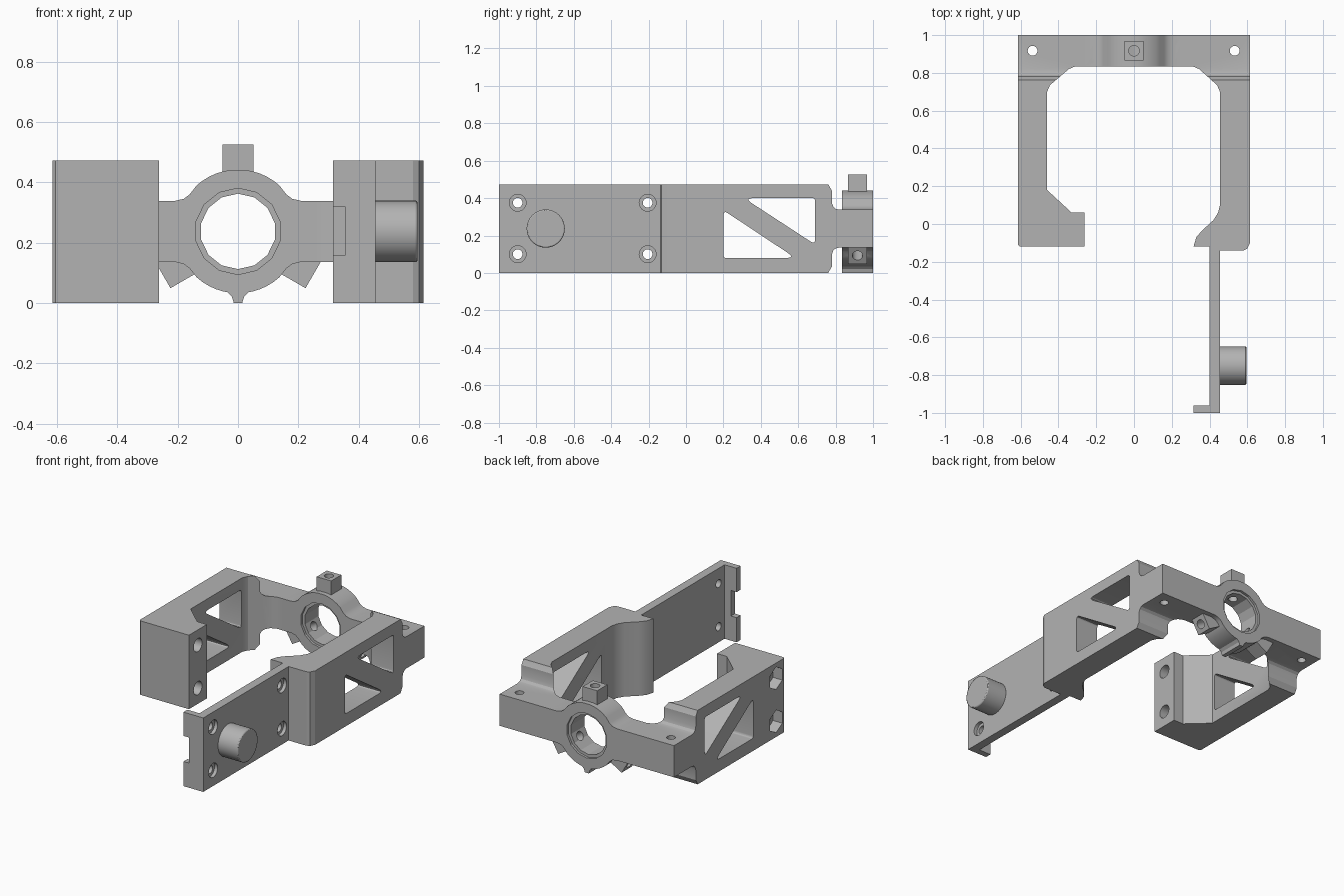
import bpy, bmesh, math
from mathutils import Vector

if "Cube" in bpy.data.objects:
    bpy.data.objects.remove(bpy.data.objects["Cube"])

gray = bpy.data.materials.new("plain gray")
gray.diffuse_color = (0.45, 0.45, 0.45, 1)
gray.use_nodes = True
gray.node_tree.nodes["Principled BSDF"].inputs["Base Color"].default_value = gray.diffuse_color
MID = 0.237          # height of the symmetry plane
H = 0.472            # full height


def prism(name, pts, axis, lo, hi):
    """Extrude a 2D outline along an axis: x->(y,z), y->(x,z), z->(x,y)."""
    place = {"x": lambda p, d: (d, p[0], p[1]),
             "y": lambda p, d: (p[0], d, p[1]),
             "z": lambda p, d: (p[0], p[1], d)}[axis]
    bm = bmesh.new()
    a = [bm.verts.new(place(p, lo)) for p in pts]
    b = [bm.verts.new(place(p, hi)) for p in pts]
    bm.faces.new(a)
    bm.faces.new(b[::-1])
    for i in range(len(pts)):
        j = (i + 1) % len(pts)
        bm.faces.new((a[i], b[i], b[j], a[j]))
    bmesh.ops.recalc_face_normals(bm, faces=bm.faces)
    me = bpy.data.meshes.new(name)
    bm.to_mesh(me)
    bm.free()
    me.materials.append(gray)
    ob = bpy.data.objects.new(name, me)
    bpy.context.collection.objects.link(ob)
    return ob


def circle(c, r, n=24, start=0.0):
    return [(c[0] + r * math.cos(start + 2 * math.pi * i / n),
             c[1] + r * math.sin(start + 2 * math.pi * i / n)) for i in range(n)]


def rounded(pts, r, n=4):
    """Round every corner of a convex outline."""
    out = []
    for i, p in enumerate(pts):
        p = Vector(p)
        u = (Vector(pts[i - 1]) - p).normalized()
        v = (Vector(pts[(i + 1) % len(pts)]) - p).normalized()
        half = u.angle(v) / 2
        t = r / math.tan(half)
        a, b = p + u * t, p + v * t
        for k in range(n + 1):
            s = k / n
            q = a * (1 - s) ** 2 + p * 2 * s * (1 - s) + b * s * s
            out.append((q.x, q.y))
    return out


def boolean(ob, other, op="DIFFERENCE"):
    m = ob.modifiers.new(op, "BOOLEAN")
    m.operation, m.solver, m.object = op, "EXACT", other
    bpy.context.view_layer.objects.active = ob
    bpy.ops.object.modifier_apply(modifier=m.name)
    bpy.data.objects.remove(other)


def smooth(ob):
    bpy.ops.object.select_all(action="DESELECT")
    ob.select_set(True)
    bpy.context.view_layer.objects.active = ob
    bpy.ops.object.shade_smooth_by_angle(angle=math.radians(25))


# U-shaped frame: plan outline trimmed by a side outline
plan = [(-0.615, 1), (-0.615, -0.11), (-0.605, -0.12), (-0.262, -0.12), (-0.262, 0.06),
        (-0.33, 0.06), (-0.46, 0.18), (-0.46, 0.70), (-0.445, 0.735), (-0.345, 0.82),
        (-0.31, 0.835), (0.31, 0.835), (0.345, 0.82), (0.44, 0.735), (0.455, 0.70),
        (0.455, 0.10), (0.445, 0.06), (0.42, 0.02), (0.36, -0.035), (0.33, -0.07),
        (0.315, -0.12), (0.40, -0.12), (0.40, -0.14), (0.58, -0.14), (0.60, -0.13),
        (0.615, -0.10), (0.615, 1)]
frame = prism("frame", plan, "z", 0, H)
upper = [(-0.3, H), (0.75, H), (0.765, 0.465), (0.78, 0.44), (0.78, 0.375), (0.787, 0.355),
         (0.80, 0.343), (0.82, 0.338), (1.1, 0.338)]
side = upper + [(y, 2 * MID - z) for y, z in reversed(upper)]
side = [(y, 0.5 if z > 0.47 else -0.02 if z < 0.005 else z) for y, z in side]
boolean(frame, prism("trim", side, "x", -1, 1), "INTERSECT")

# Clamp ring with flared shoulders and a small foot
right = [(0.26, 0.338), (0.21, 0.338), (0.18, 0.345), (0.16, 0.36)]
arc = [(0.205 * math.cos(a), MID + 0.205 * math.sin(a))
       for a in [math.radians(48 + 7 * i) for i in range(7)]]
quarter = right + arc[:-1]
low = [(x, 2 * MID - z) for x, z in quarter]
foot = [(0.035, 0.035), (0.02, 0.02), (0.014, 0)]
half = foot[::-1] + low[::-1] + quarter
ring = half + [(-x, z) for x, z in reversed(half)]
boolean(frame, prism("ring", ring, "y", 0.835, 1), "UNION")

# Three screw bosses around the ring
for k in range(3):
    a = math.radians(90 + 120 * k)
    d, s = Vector((math.cos(a), math.sin(a))), Vector((-math.sin(a), math.cos(a)))
    c = Vector((0, MID))
    box = [c + d * r + s * w for r, w in ((0.16, -0.051), (0.288, -0.051), (0.288, 0.051), (0.16, 0.051))]
    boolean(frame, prism("boss", [tuple(p) for p in box], "y", 0.866, 0.968), "UNION")

# Ring bore with a wider step on both rims
boolean(frame, prism("bore", circle((0, MID), 0.125, 14, math.pi / 14), "y", 0.7, 1.2))
for lo, hi in ((0.7, 0.85), (0.985, 1.2)):
    boolean(frame, prism("step", circle((0, MID), 0.143, 14, math.pi / 14), "y", lo, hi))

# Radial screw holes through the bosses
for k in range(3):
    drill = prism("drill", circle((0, 0.917), 0.028, 16), "z", 0.06, 0.4)
    drill.location = (0, 0, MID)
    drill.rotation_euler = (0, math.radians(120 * k), 0)
    bpy.context.view_layer.update()
    boolean(frame, drill)

# Vertical mounting holes in the rear bar
for x in (-0.537, 0.533):
    boolean(frame, prism("drill", circle((x, 0.917), 0.026, 16), "z", -0.2, 0.7))

# Triangular windows through both arms
for tri in ([(0.31, 0.40), (0.69, 0.40), (0.69, 0.152)],
            [(0.20, 0.335), (0.20, 0.08), (0.585, 0.08)]):
    boolean(frame, prism("window", rounded(tri, 0.015), "x", -1, 1))

# Bolt holes with hexagonal nut pockets in the left block
for z in (0.10, 0.375):
    boolean(frame, prism("drill", circle((-0.03, z), 0.042), "x", -0.8, -0.1))
    boolean(frame, prism("pocket", circle((-0.03, z), 0.072, 6, math.pi / 6), "x", -0.8, -0.55))
smooth(frame)

# Long side plate with an end lip
plate = prism("side_plate", [(0.315, -1), (0.455, -1), (0.455, -0.13), (0.40, -0.13),
                             (0.40, -0.96), (0.315, -0.96)], "z", 0, H)
boolean(plate, prism("notch", [(0.2, 0.157), (0.355, 0.157), (0.355, 0.32), (0.2, 0.32)],
                     "y", -1.1, -0.9))
for y in (-0.9, -0.205):
    for z in (0.10, 0.375):
        boolean(plate, prism("drill", circle((y, z), 0.026, 16), "x", 0.3, 0.6))
        boolean(plate, prism("counterbore", circle((y, z), 0.045), "x", 0.433, 0.6))
smooth(plate)

# Round pin on the plate
pin = prism("pin", circle((-0.75, MID), 0.102, 40), "x", 0.45, 0.595)
bev = pin.modifiers.new("edge", "BEVEL")
bev.width, bev.segments, bev.limit_method = 0.006, 2, "ANGLE"
smooth(pin)
